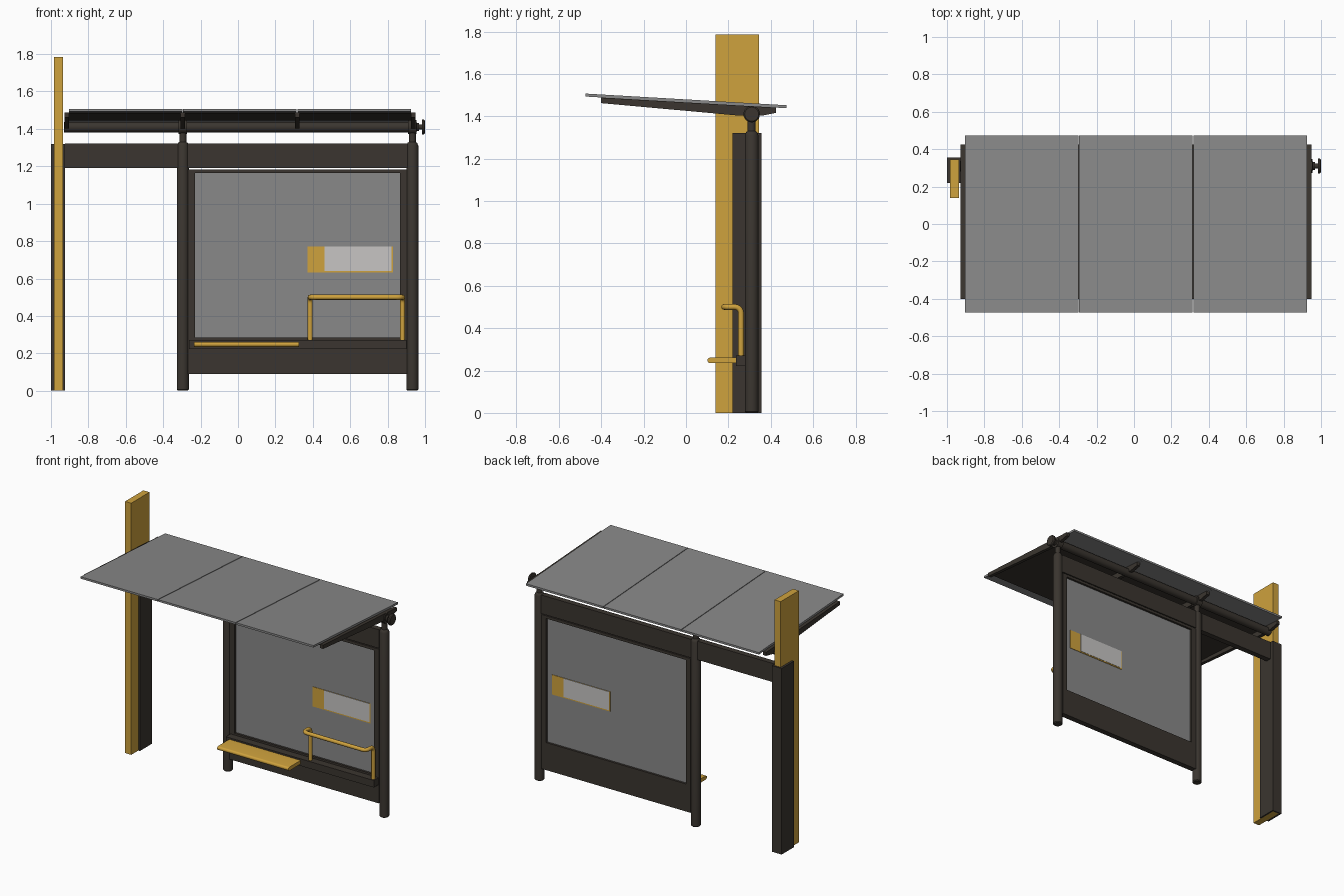
import bpy, bmesh, math
from mathutils import Vector, Matrix

if "Cube" in bpy.data.objects:
    bpy.data.objects.remove(bpy.data.objects["Cube"])


def material(name, rgb):
    m = bpy.data.materials.new(name)
    m.diffuse_color = (*rgb, 1)
    m.use_nodes = True
    m.node_tree.nodes["Principled BSDF"].inputs["Base Color"].default_value = m.diffuse_color
    return m


DARK = material("dark bronze", (0.043, 0.036, 0.029))
YELLOW = material("golden yellow", (0.62, 0.36, 0.047))
GREY = material("glass grey", (0.25, 0.25, 0.25))
WHITE = material("pale grey", (0.57, 0.56, 0.55))


def finish(name, bm, mat, smooth=False):
    bmesh.ops.recalc_face_normals(bm, faces=bm.faces)
    me = bpy.data.meshes.new(name)
    bm.to_mesh(me)
    bm.free()
    me.materials.append(mat)
    ob = bpy.data.objects.new(name, me)
    bpy.context.collection.objects.link(ob)
    if smooth:
        bpy.ops.object.select_all(action='DESELECT')
        ob.select_set(True)
        bpy.context.view_layer.objects.active = ob
        bpy.ops.object.shade_smooth_by_angle(angle=math.radians(35))
    return ob


def box(name, x, y, z, mat):
    bm = bmesh.new()
    bmesh.ops.create_cube(bm, size=1)
    for v in bm.verts:
        v.co = Vector([(r[0] + r[1]) / 2 + c * (r[1] - r[0]) for r, c in zip((x, y, z), v.co)])
    return finish(name, bm, mat)


def lathe(name, profile, origin, axis, mat, n=24):
    """Revolve (radius, height) points around an axis."""
    bm = bmesh.new()
    rings = [[bm.verts.new((r * math.cos(2 * math.pi * i / n), r * math.sin(2 * math.pi * i / n), h))
              for i in range(n)] for r, h in profile]
    for a, b in zip(rings, rings[1:]):
        for i in range(n):
            bm.faces.new((a[i], a[(i + 1) % n], b[(i + 1) % n], b[i]))
    bm.faces.new(rings[0])
    bm.faces.new(rings[-1])
    if axis == 'X':
        bm.transform(Matrix.Rotation(math.pi / 2, 4, 'Y'))
    bm.transform(Matrix.Translation(origin))
    return finish(name, bm, mat, True)


def extrude_x(name, outline, x0, x1, mat, smooth=False):
    """Extrude a (y, z) outline along x."""
    bm = bmesh.new()
    f = bm.faces.new([bm.verts.new((x0, y, z)) for y, z in outline])
    ext = bmesh.ops.extrude_face_region(bm, geom=[f])["geom"]
    bmesh.ops.translate(bm, vec=(x1 - x0, 0, 0), verts=[e for e in ext if isinstance(e, bmesh.types.BMVert)])
    return finish(name, bm, mat, smooth)


def tube(name, pts, bend, radius, mat):
    """Round pipe along a polyline with rounded corners."""
    pts = [Vector(p) for p in pts]
    path = [pts[0]]
    for a, b, c in zip(pts, pts[1:], pts[2:]):
        s, e = b + (a - b).normalized() * bend, b + (c - b).normalized() * bend
        for i in range(9):
            t = i / 8
            path.append(s * (1 - t) ** 2 + b * 2 * t * (1 - t) + e * t * t)
    path.append(pts[-1])
    cu = bpy.data.curves.new(name, 'CURVE')
    cu.dimensions = '3D'
    cu.bevel_depth, cu.bevel_resolution, cu.use_fill_caps = radius, 4, True
    sp = cu.splines.new('POLY')
    sp.points.add(len(path) - 1)
    for p, co in zip(sp.points, path):
        p.co = (*co, 1)
    cu.materials.append(mat)
    ob = bpy.data.objects.new(name, cu)
    bpy.context.collection.objects.link(ob)
    bpy.ops.object.select_all(action='DESELECT')
    ob.select_set(True)
    bpy.context.view_layer.objects.active = ob
    bpy.ops.object.convert(target='MESH')
    bpy.ops.object.shade_smooth_by_angle(angle=math.radians(40))


# tall yellow pylon standing in a dark U channel
box("pylon", (-0.984, -0.936), (0.14, 0.345), (0, 1.785), YELLOW)
box("channel_back", (-1.0, -0.924), (0.345, 0.356), (0, 1.32), DARK)
box("channel_left", (-1.0, -0.984), (0.22, 0.346), (0, 1.32), DARK)
box("channel_right", (-0.936, -0.924), (0.22, 0.346), (0, 1.32), DARK)

# round posts with thin necks and pipe clamps
PY, PZ = 0.31, 1.41
for side, x in (("left", -0.295), ("right", 0.932)):
    lathe(side + "_post", [(0.026, 0), (0.032, 0.006), (0.032, 1.31), (0.026, 1.325), (0.019, 1.33),
                           (0.019, 1.40)], (x, PY, 0), 'Z', DARK)
    lathe(side + "_clamp", [(0.037, -0.022), (0.037, 0.022)], (x, PY, PZ), 'X', DARK)

# roof pipe with stepped end cap
lathe("roof_pipe", [(0.028, -0.93), (0.028, 0.955), (0.022, 0.956), (0.022, 0.967), (0.013, 0.968),
                    (0.013, 0.983), (0.039, 0.984), (0.039, 0.994), (0.033, 1.0)], (0, PY, PZ), 'X', DARK)

# header beams
box("left_header", (-0.925, -0.32), (0.29, 0.33), (1.19, 1.322), DARK)
box("right_header", (-0.27, 0.905), (0.29, 0.33), (1.19, 1.322), DARK)

# window frame, glass and kick panel
for side, x in (("left", -0.268), ("right", 0.866)):
    box(side + "_stile", (x, x + 0.037), (0.29, 0.33), (0.09, 1.184), DARK)
box("top_rail", (-0.232, 0.867), (0.29, 0.33), (1.165, 1.184), DARK)
box("kick_panel", (-0.232, 0.867), (0.29, 0.33), (0.09, 0.285), DARK)
box("glass", (-0.232, 0.867), (0.305, 0.315), (0.284, 1.166), GREY)

# bench support ledge
box("ledge", (-0.262, 0.9), (0.237, 0.292), (0.222, 0.272), DARK)

# notice plates, front and back, each with a pale field
box("front_notice", (0.372, 0.828), (0.302, 0.306), (0.632, 0.772), YELLOW)
box("front_notice_field", (0.463, 0.82), (0.300, 0.303), (0.64, 0.772), WHITE)
box("back_notice", (0.372, 0.828), (0.314, 0.318), (0.632, 0.772), YELLOW)
box("back_notice_field", (0.38, 0.737), (0.317, 0.320), (0.64, 0.772), WHITE)

# bench seat with rounded front edge
nose = [(0.114 - 0.013 * math.sin(math.pi * i / 10), 0.248 + 0.013 * math.cos(math.pi * i / 10))
        for i in range(11)]
extrude_x("seat", [(0.238, 0.261)] + nose + [(0.238, 0.235)], -0.235, 0.325, YELLOW, True)

# lean rail
tube("lean_rail", [(0.386, 0.26, 0.265), (0.386, 0.26, 0.5), (0.386, 0.18, 0.5),
                   (0.88, 0.18, 0.5), (0.88, 0.26, 0.5), (0.88, 0.26, 0.265)], 0.035, 0.0135, YELLOW)

# tilted roof: three grey sheets with dark linings and tapered arms


def roof_strip(y0, y1, low, high):
    z = lambda y: 1.4725 - 0.058 * y
    return [(y0, z(y0) + low), (y1, z(y1) + low), (y1, z(y1) + high), (y0, z(y0) + high)]


for i in range(3):
    x = -0.904 + i * 0.611
    extrude_x(f"roof_sheet_{i+1}", roof_strip(-0.474, 0.474, -0.007, 0.007), x, x + 0.606, GREY)
    extrude_x(f"roof_lining_{i+1}", roof_strip(-0.40, 0.25, -0.013, -0.006), x, x + 0.606, DARK)

ARM = [(-0.40, 1.488), (-0.40, 1.462), (0.25, 1.403), (0.36, 1.403), (0.425, 1.416), (0.425, 1.441)]
for i, x in enumerate((-0.915, -0.296, 0.316, 0.937)):
    extrude_x(f"roof_arm_{i+1}", ARM, x - 0.012, x + 0.012, DARK)
